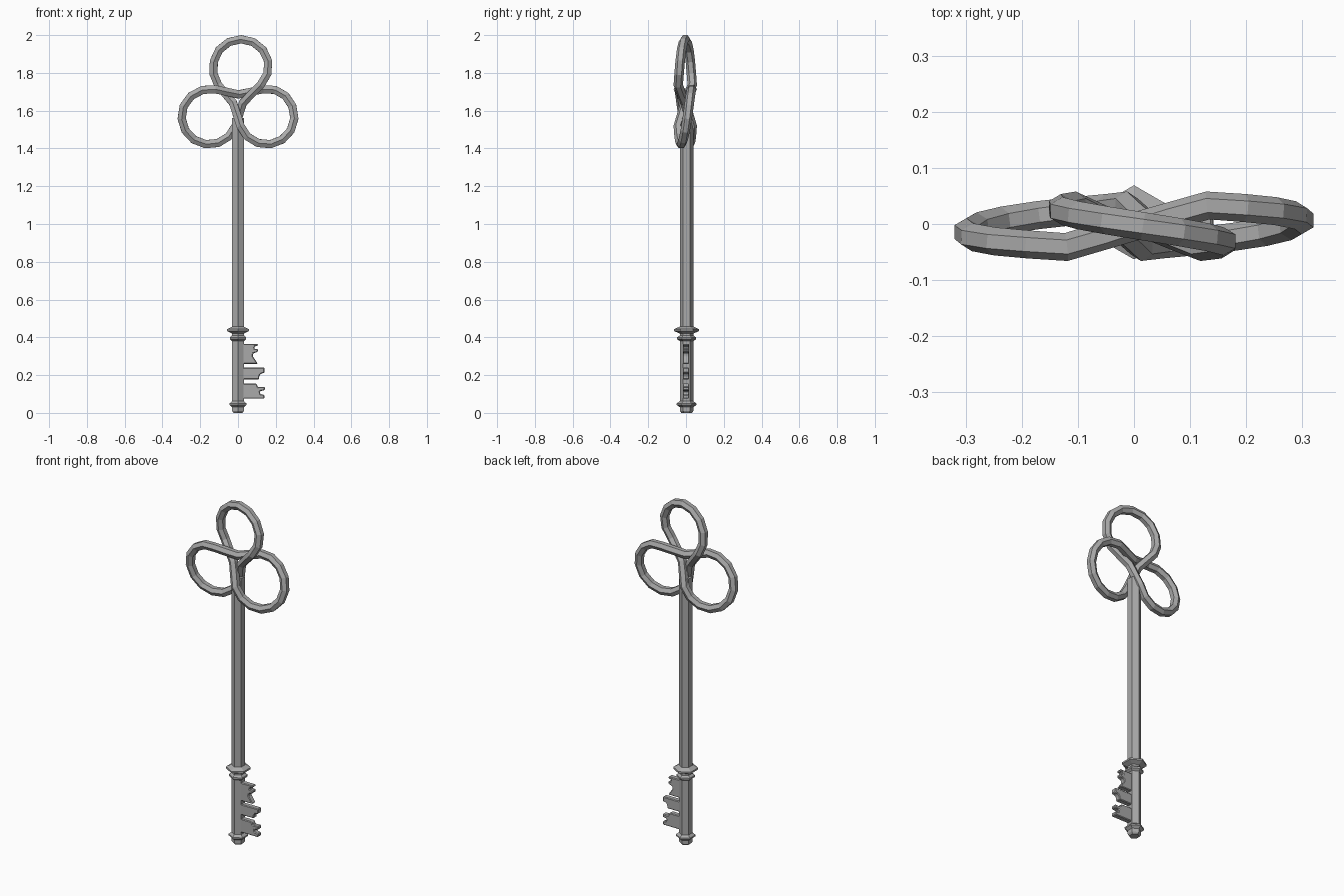
import bpy, bmesh, math
from mathutils import Vector, Matrix

if "Cube" in bpy.data.objects:
    bpy.data.objects.remove(bpy.data.objects["Cube"], do_unlink=True)

iron = bpy.data.materials.new("grey_iron")
iron.use_nodes = True
iron.diffuse_color = (0.4, 0.4, 0.4, 1)
iron.node_tree.nodes["Principled BSDF"].inputs["Base Color"].default_value = (0.4, 0.4, 0.4, 1)


def finish(name, bm):
    bmesh.ops.recalc_face_normals(bm, faces=bm.faces)
    mesh = bpy.data.meshes.new(name)
    bm.to_mesh(mesh)
    bm.free()
    mesh.materials.append(iron)
    obj = bpy.data.objects.new(name, mesh)
    bpy.context.collection.objects.link(obj)
    return obj


def bridge(bm, a, b):
    for i in range(len(a)):
        j = (i + 1) % len(a)
        bm.faces.new((a[i], a[j], b[j], b[i]))


def hex_turned(name, profile):
    """Six-sided turned part from (radius, z) pairs, corners on +-y."""
    bm = bmesh.new()
    rings = []
    for r, z in profile:
        rings.append([bm.verts.new((r * math.sin(k * math.pi / 3),
                                    0.003 + r * math.cos(k * math.pi / 3), z))
                      for k in range(6)])
    for a, b in zip(rings, rings[1:]):
        bridge(bm, a, b)
    bm.faces.new(rings[0])
    bm.faces.new(rings[-1])
    return finish(name, bm)


# Shaft and turned collars
hex_turned("shaft", [(0.028, 0), (0.036, 0.01), (0.036, 1.56)])
hex_turned("tip_collar", [(0.036, 0.03), (0.052, 0.042), (0.052, 0.05), (0.036, 0.062)])
hex_turned("lower_collar", [(0.036, 0.38), (0.05, 0.39), (0.05, 0.4), (0.036, 0.41)])
hex_turned("upper_collar", [(0.036, 0.42), (0.066, 0.433), (0.066, 0.443), (0.036, 0.457)])

# Knotted bow: three round lobes joined by strands that weave through the middle
LOBE_R, LOBE_D, TUBE = 0.147, 0.175, 0.025
MIDDLE = Vector((0.026, 0, -0.015))


def lobe_path():
    pts = []
    for i in range(11):
        b = math.radians(-130 + 26 * i)
        depth = -0.037 * (0.55 * math.sin(b) + 0.45 * (b / math.radians(130)) ** 3) / 0.87
        pts.append(Vector((LOBE_R * math.sin(b), depth, LOBE_D + LOBE_R * math.cos(b))))
    pts.append(pts[-1].lerp(MIDDLE, 0.5))
    pts.append(MIDDLE.copy())
    mirrored = Vector((-pts[-2].x, -pts[-2].y, pts[-2].z))
    return [mirrored] + pts


path = []
for k in range(3):
    # each strand runs on to the lobe a third of a turn further round
    turn = Matrix.Rotation(math.radians(-120 * k), 3, "Y")
    path += [turn @ p for p in lobe_path()]
for p in path:
    p.x += 0.016 * min(max(p.z / LOBE_D, 0), 1)
    p += Vector((0, -0.004, 1.656))

bm = bmesh.new()
rings = []
for i, p in enumerate(path):
    tangent = (path[(i + 1) % len(path)] - path[i - 1]).normalized()
    side = tangent.cross(Vector((0, 1, 0))).normalized()
    up = side.cross(tangent)
    rings.append([bm.verts.new(p + TUBE * (math.sin(k * math.pi / 3) * side
                                           + math.cos(k * math.pi / 3) * up))
                  for k in range(6)])
for i in range(len(rings)):
    bridge(bm, rings[i - 1], rings[i])
finish("bow", bm)


# Notched key bits
def bit(name, outline, half=0.016):
    bm = bmesh.new()
    front, back = ([bm.verts.new((x, y, z)) for x, z in outline] for y in (-half, half))
    bridge(bm, front, back)
    bm.faces.new(front)
    bm.faces.new(back)
    obj = finish(name, bm)
    bevel = obj.modifiers.new("soft_edges", "BEVEL")
    bevel.width = 0.004
    bevel.segments = 1


bit("upper_bit", [(0.02, 0.26), (0.105, 0.26), (0.078, 0.3), (0.08, 0.315), (0.105, 0.323),
                  (0.105, 0.338), (0.085, 0.34), (0.088, 0.352), (0.105, 0.355),
                  (0.105, 0.366), (0.02, 0.366)])
bit("middle_bit", [(0.02, 0.178), (0.112, 0.178), (0.112, 0.195), (0.122, 0.208),
                   (0.14, 0.212), (0.14, 0.24), (0.02, 0.24)])
bit("lower_bit", [(0.02, 0.075), (0.14, 0.075), (0.14, 0.095), (0.118, 0.1), (0.115, 0.115),
                  (0.142, 0.12), (0.142, 0.138), (0.105, 0.137), (0.098, 0.155), (0.02, 0.155)])
